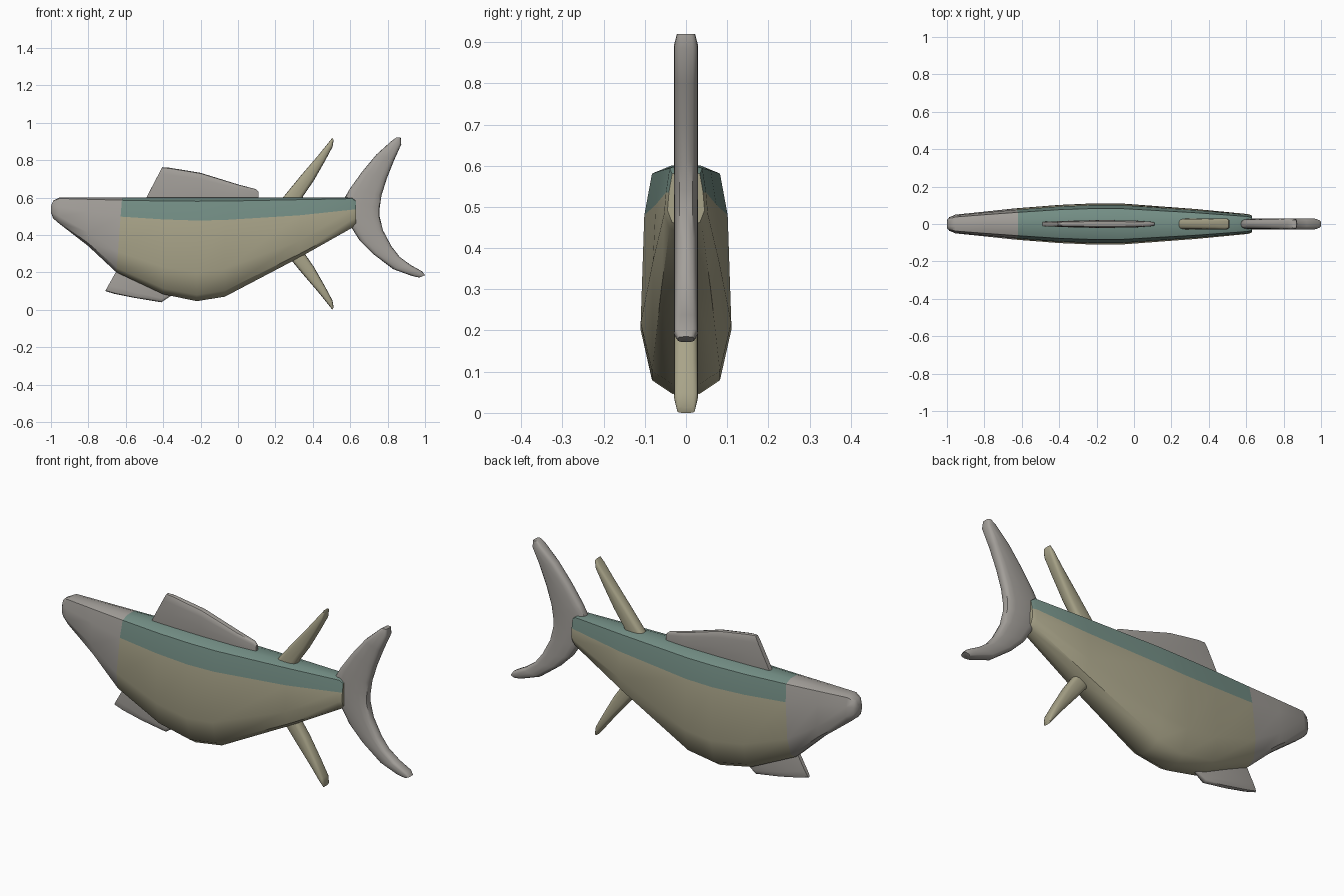
import bpy, bmesh, math

if "Cube" in bpy.data.objects:
    bpy.data.objects.remove(bpy.data.objects["Cube"])


def material(name, rgb):
    m = bpy.data.materials.new(name)
    m.diffuse_color = (*rgb, 1)
    m.use_nodes = True
    m.node_tree.nodes["Principled BSDF"].inputs["Base Color"].default_value = m.diffuse_color
    return m


GREY = material("fin grey", (0.37, 0.35, 0.325))
BEIGE = material("belly beige", (0.395, 0.37, 0.25))
TEAL = material("back teal", (0.175, 0.275, 0.238))


def loft(name, rings, mats, rule=None, angle=45):
    """Skin closed rings of equal length, cap both ends, smooth shade."""
    bm = bmesh.new()
    vs = [[bm.verts.new(p) for p in r] for r in rings]
    n = len(rings[0])
    for i in range(len(vs) - 1):
        for j in range(n):
            k = (j + 1) % n
            f = bm.faces.new((vs[i][j], vs[i][k], vs[i + 1][k], vs[i + 1][j]))
            if rule:
                f.material_index = rule(i, j)
    bm.faces.new(vs[0])
    cap = bm.faces.new(vs[-1])
    if rule:
        cap.material_index = 1
    bmesh.ops.recalc_face_normals(bm, faces=bm.faces)
    me = bpy.data.meshes.new(name)
    bm.to_mesh(me)
    bm.free()
    ob = bpy.data.objects.new(name, me)
    bpy.context.collection.objects.link(ob)
    for m in mats:
        me.materials.append(m)
    bpy.ops.object.select_all(action='DESELECT')
    ob.select_set(True)
    bpy.context.view_layer.objects.active = ob
    bpy.ops.object.shade_smooth_by_angle(angle=math.radians(angle))
    return ob


# Body: x, top z, bottom z, half width, z of the back/belly colour line
stations = [
    (-1.0, .555, .52, .022, .545), (-.988, .583, .488, .036, .55),
    (-.955, .6, .46, .05, .55), (-.80, .6, .34, .066, .525),
    (-.62, .6, .2, .083, .498), (-.40, .6, .083, .102, .483),
    (-.22, .6, .046, .11, .477), (-.07, .6, .07, .11, .48),
    (.33, .6, .28, .08, .505), (.61, .6, .438, .053, .535),
    (.63, .585, .455, .045, .535),
]


def body_ring(i):
    x, zt, zb, w, zg = stations[i]
    h = zt - zb
    half = [(.33, zt), (.75, zt - .036 * h), (.92, zg),
            (1, zb + .28 * h), (.75, zb + .06 * h), (.3, zb)]
    slant = -.03 if i == 4 else 0  # gill line leans back at the belly
    pts = [(x + slant * (zt - z) / h, w * y, z) for y, z in half]
    return pts + [(px, -y, z) for px, y, z in reversed(pts)]


def body_colour(i, j):
    if i < 4:
        return 0                                  # head
    return 2 if j in (0, 1, 9, 10, 11) else 1     # back / belly


loft("body", [body_ring(i) for i in range(len(stations))],
     [GREY, BEIGE, TEAL], body_colour)


def fin(name, pairs, thick, mat, power=.6, n=16):
    """Fin from (leading, trailing) edge pairs in xz with rounded sections."""
    spow = lambda v: math.copysign(abs(v) ** power, v)
    rings = []
    for k, (x0, z0, x1, z1) in enumerate(pairs):
        t = thick[k] if isinstance(thick, list) else thick
        ring = []
        for s in range(n):
            a = 2 * math.pi * s / n
            u = .5 + .5 * spow(math.cos(a))
            ring.append((x0 + (x1 - x0) * u, t * spow(math.sin(a)),
                         z0 + (z1 - z0) * u))
        rings.append(ring)
    return loft(name, rings, [mat])


# Forked tail
tail = [(.845, .92, .87, .92), (.82, .902, .873, .885), (.74, .83, .835, .80),
        (.665, .74, .795, .70), (.60, .65, .767, .61), (.565, .59, .757, .54),
        (.57, .5, .757, .5), (.60, .45, .775, .425), (.65, .37, .82, .34),
        (.72, .30, .865, .282), (.83, .217, .925, .238),
        (.93, .181, .985, .205), (.97, .172, 1.0, .185)]
fin("tail_fin", tail, [.022] + [.029] * 11 + [.02], GREY)

# Dorsal fin, swept from front to back
fin("dorsal_fin", [(-.51, .56, -.49, .6), (-.51, .56, -.405, .762),
                   (-.37, .56, -.37, .76), (-.2, .56, -.2, .732),
                   (0, .56, 0, .67), (.09, .56, .095, .645),
                   (.11, .56, .11, .63)],
    [.008, .012, .017, .021, .019, .012, .008], GREY, .5)

# Pelvic fin below the head
fin("pelvic_fin", [(-.62, .26, -.71, .1), (-.56, .26, -.66, .085),
                   (-.48, .2, -.55, .063), (-.40, .15, -.41, .04),
                   (-.34, .13, -.35, .08)],
    [.01, .016, .02, .016, .01], GREY, .5)

# Slim rear fins, mirrored above and below
slim = [(.19, .53, .32, .53), (.24, .6, .35, .61), (.34, .722, .405, .69),
        (.43, .827, .465, .795), (.485, .895, .505, .87), (.505, .92, .511, .905)]
fin("upper_rear_fin", slim, [.029] * 5 + [.022], BEIGE)
fin("lower_rear_fin", [(a, .92 - b, c, .92 - d) for a, b, c, d in slim],
    [.029] * 5 + [.022], BEIGE)
